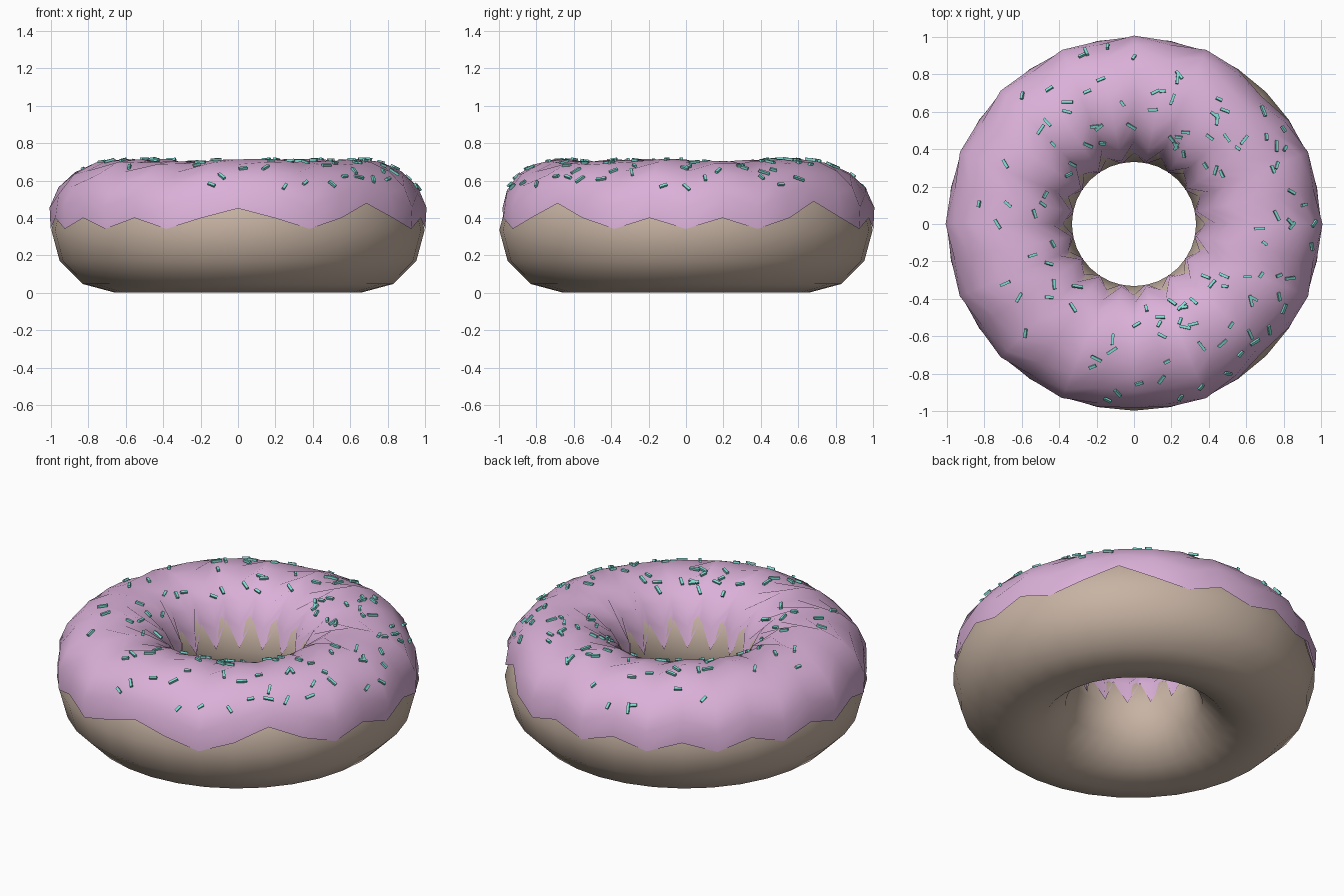
import bpy, random
from math import sin, cos, pi, radians
from mathutils import Vector, Matrix

random.seed(7)
cube = bpy.data.objects.get("Cube")
if cube:
    bpy.data.objects.remove(cube, do_unlink=True)

RING, TUBE, MID = 0.665, 0.333, 0.336
SEGMENTS = 32


def material(name, rgb):
    mat = bpy.data.materials.new(name)
    mat.use_nodes = True
    mat.diffuse_color = (*rgb, 1)
    bsdf = mat.node_tree.nodes["Principled BSDF"]
    bsdf.inputs["Base Color"].default_value = (*rgb, 1)
    bsdf.inputs["Roughness"].default_value = 0.6
    return mat


def ring_point(phi, a, r):
    """Point on the ring: phi runs round from the front, a runs round the tube."""
    d = RING + r * cos(a)
    return Vector((d * sin(phi), -d * cos(phi), MID + r * sin(a)))


def add_object(name, verts, faces, mat, smooth):
    mesh = bpy.data.meshes.new(name)
    mesh.from_pydata(verts, [], faces)
    mesh.materials.append(mat)
    for poly in mesh.polygons:
        poly.use_smooth = smooth
    obj = bpy.data.objects.new(name, mesh)
    bpy.context.collection.objects.link(obj)
    return obj


def grid_faces(cols, rows, closed):
    """Quads of a grid that wraps round the ring and, if closed, round the tube."""
    return [(i * rows + j, (i + 1) % cols * rows + j,
             (i + 1) % cols * rows + (j + 1) % rows, i * rows + (j + 1) % rows)
            for i in range(cols) for j in range(rows if closed else rows - 1)]


dough_mat = material("baked dough", (0.57, 0.45, 0.365))
icing_mat = material("pink icing", (0.71, 0.44, 0.695))
sprinkle_mat = material("mint sprinkle", (0.23, 0.73, 0.66))

# Dough ring
SIDES = 12
verts = [ring_point(2 * pi * i / SEGMENTS, 2 * pi * j / SIDES, TUBE)
         for i in range(SEGMENTS) for j in range(SIDES)]
add_object("dough_ring", verts, grid_faces(SEGMENTS, SIDES, True), dough_mat, True)

# Icing cap with a zigzag rim outside and in the hole
HIGH_RIM = {0: 20, 4: 25, 12: 27}
ROWS = 9


def rim_angles(i):
    outer = HIGH_RIM.get(i, 11 if i % 2 else 1)
    inner = 176 if i % 2 else 148
    return outer, inner


def icing_radius(phi, deg, outer, inner):
    cover = min(1, (deg - outer) / 26, (inner - deg) / 40)
    lump = 0.007 * sin(5 * phi + 1) * sin(radians(deg)) ** 2
    return TUBE + 0.004 + cover * (0.037 + lump)


verts = []
for i in range(SEGMENTS):
    phi = 2 * pi * i / SEGMENTS
    outer, inner = rim_angles(i)
    for j in range(ROWS):
        deg = outer + (inner - outer) * j / (ROWS - 1)
        verts.append(ring_point(phi, radians(deg), icing_radius(phi, deg, outer, inner)))
add_object("icing", verts, grid_faces(SEGMENTS, ROWS, False), icing_mat, True)

# Sprinkles: little bars lying on the icing in random directions
BOX = [(x, y, z) for x in (-1, 1) for y in (-1, 1) for z in (-1, 1)]
BOX_FACES = [(0, 1, 3, 2), (4, 6, 7, 5), (0, 4, 5, 1),
             (2, 3, 7, 6), (0, 2, 6, 4), (1, 5, 7, 3)]
verts, faces = [], []
for n in range(120):
    phi = random.uniform(0, 2 * pi)
    deg = random.uniform(36, 128)
    a = radians(deg)
    centre = ring_point(phi, a, icing_radius(phi, deg, 5, 165) + 0.002)
    normal = Vector((cos(a) * sin(phi), -cos(a) * cos(phi), sin(a)))
    turn = normal.to_track_quat('Z', 'Y').to_matrix() @ Matrix.Rotation(random.uniform(0, pi), 3, 'Z')
    half = Vector((random.uniform(0.016, 0.031), 0.0075, 0.0065))
    base = len(verts)
    verts += [centre + turn @ Vector([c * h for c, h in zip(corner, half)]) for corner in BOX]
    faces += [tuple(base + k for k in f) for f in BOX_FACES]
add_object("sprinkles", verts, faces, sprinkle_mat, False)
